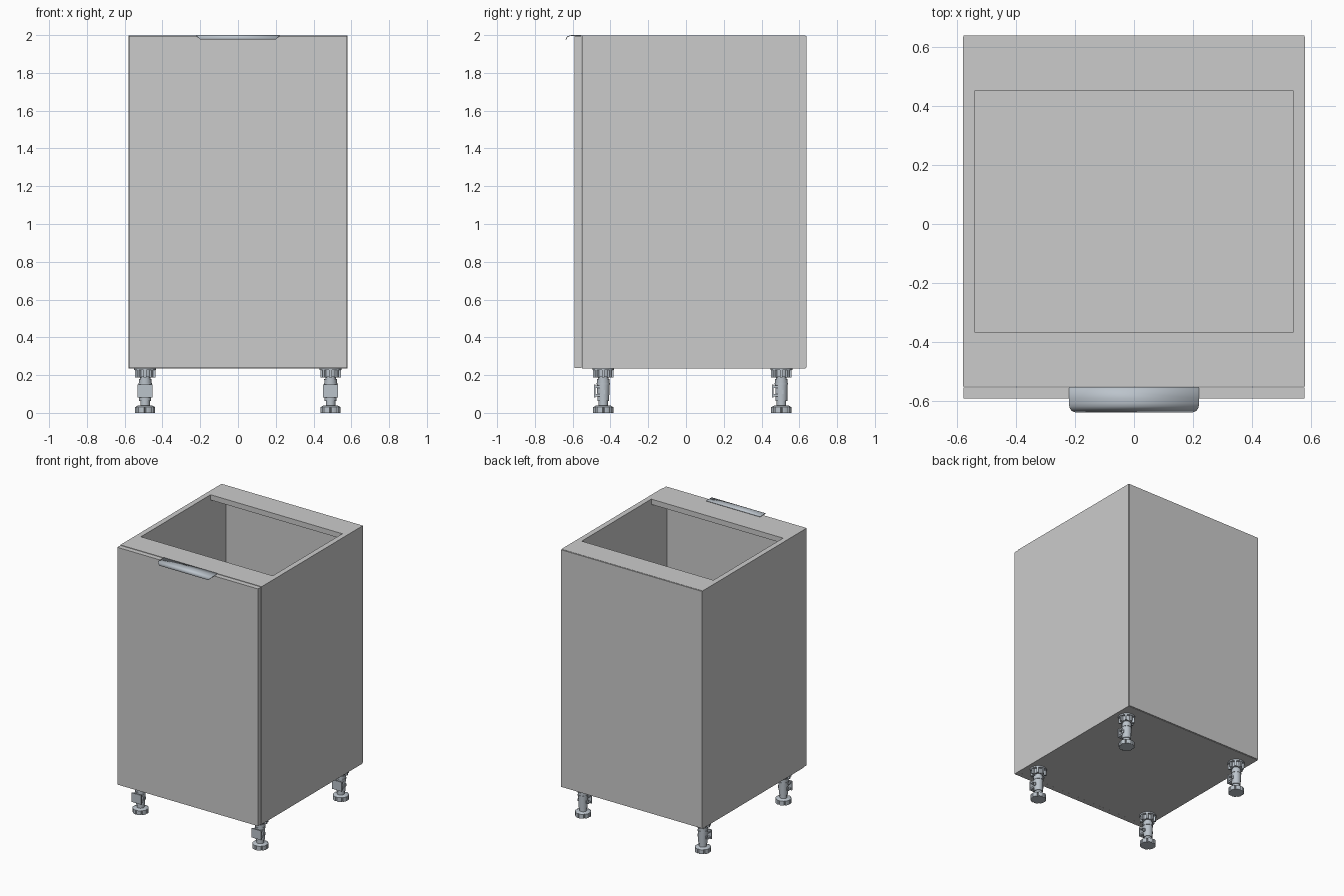
import bpy, bmesh, math
from mathutils import Matrix, Vector

if "Cube" in bpy.data.objects:
    bpy.data.objects.remove(bpy.data.objects["Cube"])

steel = bpy.data.materials.new("steel")
steel.diffuse_color = (0.50, 0.55, 0.60, 1)
steel.use_nodes = True
steel.node_tree.nodes["Principled BSDF"].inputs["Base Color"].default_value = steel.diffuse_color


def add_box(bm, lo, hi):
    lo, hi = Vector(lo), Vector(hi)
    m = Matrix.Translation((lo + hi) / 2) @ Matrix.Diagonal((*(hi - lo), 1))
    bmesh.ops.create_cube(bm, size=1, matrix=m)


def add_prism(bm, z0, z1, radii, r1_scale=1.0):
    """Closed vertical prism; radii lists the outline radius at equal angles."""
    n = len(radii)
    rings = []
    for z, s in ((z0, 1.0), (z1, r1_scale)):
        rings.append([bm.verts.new((r * s * math.cos(math.tau * i / n),
                                    r * s * math.sin(math.tau * i / n), z))
                      for i, r in enumerate(radii)])
    a, b = rings
    bm.faces.new(a[::-1])
    bm.faces.new(b)
    for i in range(n):
        j = (i + 1) % n
        bm.faces.new((a[i], a[j], b[j], b[i]))


def finish(bm, name, mat=None, smooth=False):
    bmesh.ops.recalc_face_normals(bm, faces=bm.faces)
    me = bpy.data.meshes.new(name)
    bm.to_mesh(me)
    bm.free()
    if mat:
        me.materials.append(mat)
    ob = bpy.data.objects.new(name, me)
    bpy.context.collection.objects.link(ob)
    if smooth:
        bpy.ops.object.select_all(action='DESELECT')
        ob.select_set(True)
        bpy.context.view_layer.objects.active = ob
        bpy.ops.object.shade_smooth_by_angle(angle=math.radians(35))
    return ob


def panel(name, lo, hi):
    bm = bmesh.new()
    add_box(bm, lo, hi)
    return finish(bm, name)


# Carcass: sides, bottom, two top rails, thin back, front door
W, T = 0.579, 0.039
Z0, Z1 = 0.236, 1.997
YF, YB = -0.55, 0.632
I = W - T
panel("side_left", (-W, YF, Z0), (-I, YB, Z1))
panel("side_right", (I, YF, Z0), (W, YB, Z1))
panel("bottom_panel", (-I, YF, Z0), (I, YB, Z0 + T))
panel("top_rail_front", (-I, YF, Z1 - T), (I, -0.365, Z1))
panel("top_rail_back", (-I, 0.45, Z1 - T), (I, YB, Z1))
panel("back_panel", (-0.576, YB, Z0 + 0.003), (0.576, 0.638, Z1 - 0.002))
panel("door", (-0.576, -0.59, Z0 + 0.002), (0.576, YF - 0.003, Z1 - 0.002))

# Handle: flat plate on the door edge curling down into a lip (y, z, half width)
section = [(-0.552, 2.0, 0.22), (-0.59, 2.0, 0.22), (-0.606, 2.0, 0.22),
           (-0.617, 1.998, 0.219), (-0.626, 1.994, 0.216),
           (-0.633, 1.988, 0.210), (-0.637, 1.978, 0.200)]
bm = bmesh.new()
rows = [[bm.verts.new((s * h, y, z)) for s in (-1, 1)] for y, z, h in section]
for a, b in zip(rows, rows[1:]):
    bm.faces.new((a[0], b[0], b[1], a[1]))
handle = finish(bm, "handle", steel, smooth=True)
if handle.data.polygons[0].normal.z < 0:
    handle.data.flip_normals()
sol = handle.modifiers.new("thickness", 'SOLIDIFY')
sol.thickness = 0.004
sol.offset = -1

# Adjustable leg, modelled once
bm = bmesh.new()
N = 32
notched = [0.046 if i % 8 == 0 else 0.054 for i in range(64)]
add_prism(bm, 0.0, 0.032, notched)                      # foot
add_prism(bm, 0.032, 0.038, [0.050] * N, 0.8)
add_prism(bm, 0.036, 0.070, [0.025] * N)                # threaded stem
add_prism(bm, 0.062, 0.180, [0.031] * N, 1.08)          # sleeve
add_prism(bm, 0.150, 0.158, [0.036] * N)                # collar
add_prism(bm, 0.178, 0.192, [0.028] * N)                # neck
add_prism(bm, 0.190, 0.228, [0.040] * N)                # socket
add_prism(bm, 0.226, 0.236, [0.058] * N)                # mounting flange
for k in range(8):                                      # socket ribs
    before = set(bm.verts)
    add_box(bm, (0.035, -0.007, 0.188), (0.054, 0.007, 0.228))
    bmesh.ops.rotate(bm, verts=[v for v in bm.verts if v not in before],
                     cent=(0, 0, 0), matrix=Matrix.Rotation(k * math.tau / 8, 3, 'Z'))
add_box(bm, (-0.040, -0.049, 0.082), (0.040, -0.041, 0.150))   # plinth clip
for z in (0.088, 0.132):
    add_box(bm, (-0.034, -0.043, z), (0.034, -0.008, z + 0.012))
for s in (-1, 1):                                       # side lugs
    add_box(bm, (s * 0.029 - 0.008, -0.008, 0.100), (s * 0.029 + 0.008, 0.010, 0.120))
leg = finish(bm, "leg_front_left", steel, smooth=True)

# Four legs
leg.location = (-0.492, -0.438, 0)
for name, x, y in (("leg_front_right", 0.490, -0.438),
                   ("leg_back_left", -0.492, 0.505),
                   ("leg_back_right", 0.490, 0.505)):
    ob = leg.copy()
    ob.name = name
    ob.location = (x, y, 0)
    bpy.context.collection.objects.link(ob)
